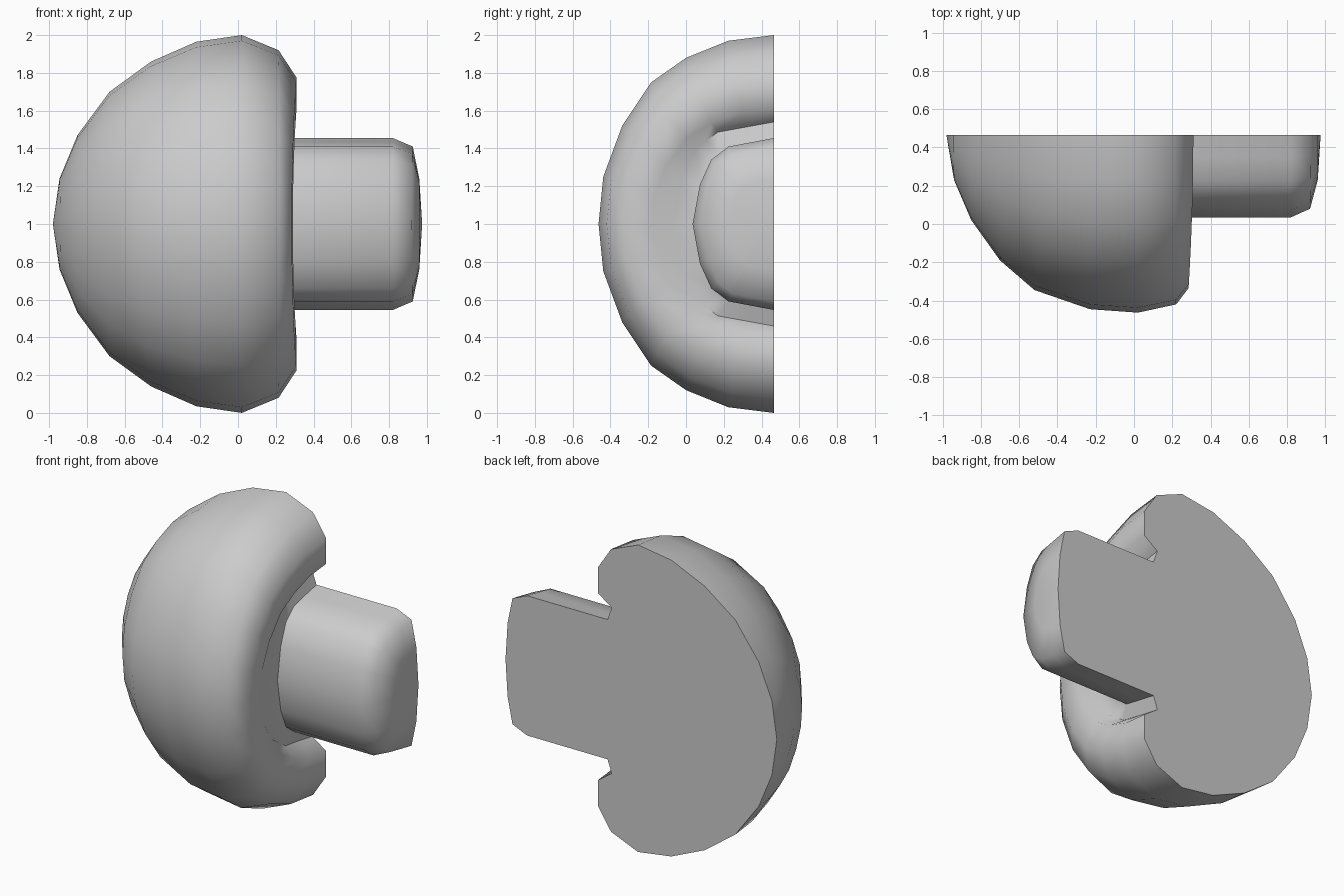
import bpy, bmesh

if "Cube" in bpy.data.objects:
    bpy.data.objects.remove(bpy.data.objects["Cube"])

CUT_Y = 0.465  # plane where the mushroom is sliced in half

# unit quarter sections (height, depth), from top to front
CAP = [(1, 0), (.97, .26), (.88, .5), (.75, .70), (.52, .865), (.25, .973), (0, 1)]
STEM = [(1, 0), (.95, .28), (.90, .56), (.82, .67), (.75, .77), (.46, .91), (0, 1)]

# rings: x and radius along the cut, x and radius at the front, section
RINGS = [
    (-.945, .24, -.94, .235, CAP), (-.85, .47, -.85, .445, CAP),
    (-.68, .70, -.70, .655, CAP), (-.46, .86, -.52, .81, CAP),
    (-.22, .965, -.23, .91, CAP), (.02, 1.0, .02, .928, CAP),
    (.215, .92, .22, .885, CAP), (.31, .775, .285, .80, CAP),
    (.31, .61, .29, .65, CAP), (.21, .54, .25, .53, STEM),
    (.24, .455, .26, .43, STEM), (.82, .455, .82, .43, STEM),
    (.925, .41, .92, .385, STEM), (.96, .24, .96, .235, STEM),
]

grey = bpy.data.materials.new("plain grey")
grey.diffuse_color = (.6, .6, .6, 1)
grey.use_nodes = True
grey.node_tree.nodes["Principled BSDF"].inputs["Base Color"].default_value = grey.diffuse_color

bm = bmesh.new()


def ring(xc, rc, xf, rf, section):
    """Half ring from top, around the front, to the bottom."""
    half = section + [(-c, s) for c, s in reversed(section[:-1])]
    return [bm.verts.new((xc + (xf - xc) * s * s, CUT_Y - rf * s, 1 + rc * c))
            for c, s in half]


rings = [ring(*r) for r in RINGS]
tip = bm.verts.new((-.98, CUT_Y, 1))
end = bm.verts.new((.975, CUT_Y, 1))

# outer skin of cap, gill groove and stem
for a, b in zip(rings, rings[1:]):
    for i in range(len(a) - 1):
        bm.faces.new((a[i], a[i + 1], b[i + 1], b[i]))
for i in range(len(rings[0]) - 1):
    bm.faces.new((tip, rings[0][i + 1], rings[0][i]))
    bm.faces.new((end, rings[-1][i], rings[-1][i + 1]))

# flat sliced back
bm.faces.new([tip] + [r[0] for r in rings] + [end] + [r[-1] for r in reversed(rings)])
bmesh.ops.recalc_face_normals(bm, faces=bm.faces)

mesh = bpy.data.meshes.new("half_mushroom")
bm.to_mesh(mesh)
bm.free()
mesh.materials.append(grey)
obj = bpy.data.objects.new("half_mushroom", mesh)
bpy.context.collection.objects.link(obj)
bpy.context.view_layer.objects.active = obj
obj.select_set(True)
bpy.ops.object.shade_smooth_by_angle(angle=1.05)
